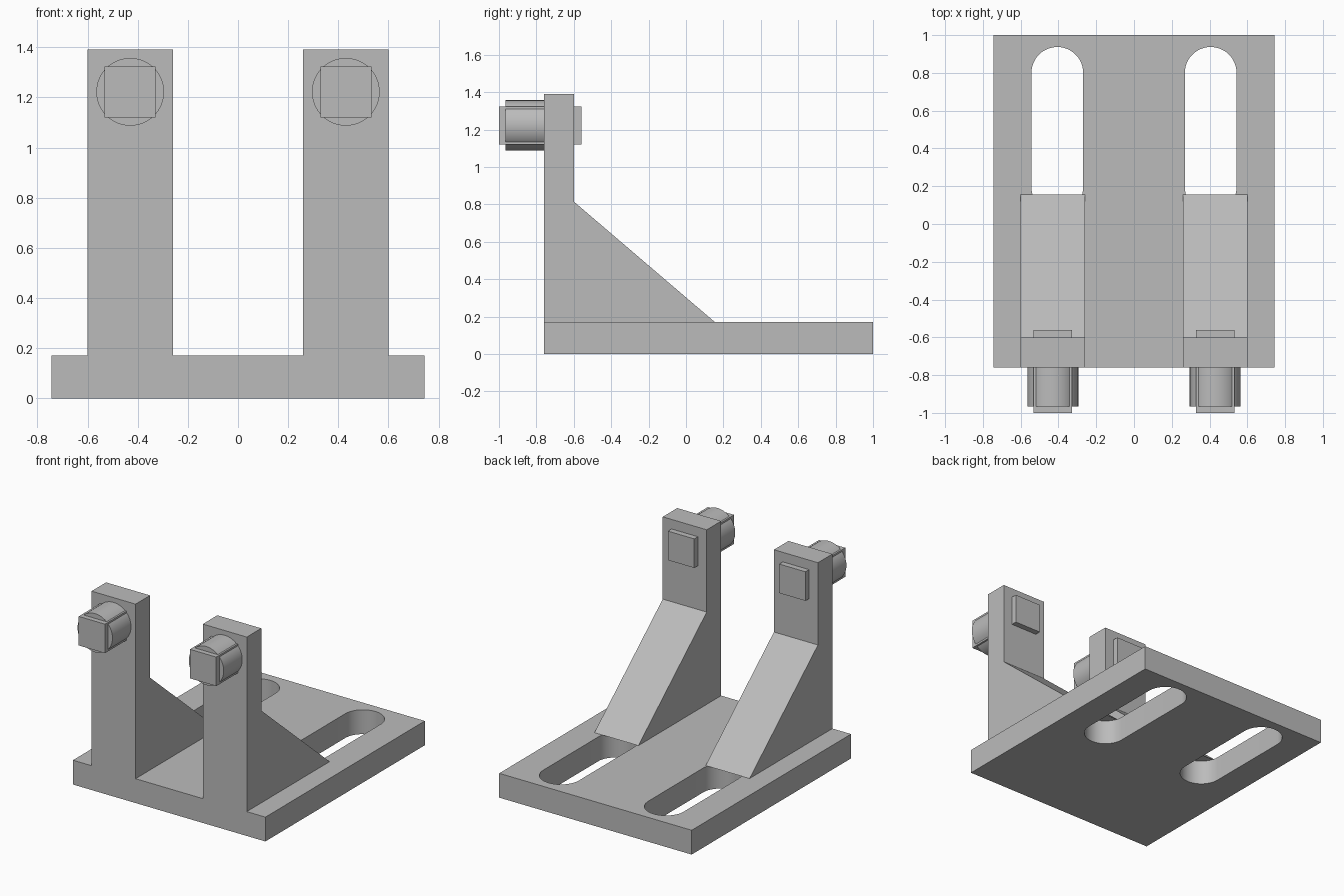
import bpy, bmesh, math
from mathutils import Matrix

if "Cube" in bpy.data.objects:
    bpy.data.objects.remove(bpy.data.objects["Cube"])

grey = bpy.data.materials.new("steel grey")
grey.diffuse_color = (0.5, 0.5, 0.5, 1)
grey.use_nodes = True
grey.node_tree.nodes["Principled BSDF"].inputs["Base Color"].default_value = grey.diffuse_color


def make_object(name, bm):
    bmesh.ops.recalc_face_normals(bm, faces=bm.faces)
    mesh = bpy.data.meshes.new(name)
    bm.to_mesh(mesh)
    bm.free()
    mesh.materials.append(grey)
    obj = bpy.data.objects.new(name, mesh)
    bpy.context.collection.objects.link(obj)
    return obj


def extrude(name, points, vector):
    """Closed prism from a flat outline."""
    bm = bmesh.new()
    face = bm.faces.new([bm.verts.new(p) for p in points])
    side = bmesh.ops.extrude_face_region(bm, geom=[face], use_keep_orig=True)
    moved = [v for v in side["geom"] if isinstance(v, bmesh.types.BMVert)]
    bmesh.ops.translate(bm, verts=moved, vec=vector)
    return make_object(name, bm)


def box(name, x0, x1, y0, y1, z0, z1):
    return extrude(name, [(x0, y0, z0), (x1, y0, z0), (x1, y1, z0), (x0, y1, z0)],
                   (0, 0, z1 - z0))


def smooth(obj):
    bpy.ops.object.select_all(action="DESELECT")
    obj.select_set(True)
    bpy.context.view_layer.objects.active = obj
    bpy.ops.object.shade_smooth_by_angle(angle=math.radians(30))


BASE_TOP = 0.17
base = box("base_plate", -0.744, 0.744, -0.76, 1.0, 0, BASE_TOP)

for side, s in (("left", -1), ("right", 1)):
    # Round-ended adjustment slot through the base
    r, cx, y0, y1, n = 0.137, s * 0.406, 0.195, 0.80, 24
    outline = [(cx + r * math.cos(math.pi * i / n), y1 + r * math.sin(math.pi * i / n), -0.1)
               for i in range(n + 1)]
    outline += [(cx - r * math.cos(math.pi * i / n), y0 - r * math.sin(math.pi * i / n), -0.1)
                for i in range(n + 1)]
    cutter = extrude(side + "_slot_cutter", outline, (0, 0, 0.5))
    cut = base.modifiers.new(side + " slot", "BOOLEAN")
    cut.operation, cut.solver, cut.object = "DIFFERENCE", "EXACT", cutter
    bpy.context.view_layer.objects.active = base
    bpy.ops.object.modifier_apply(modifier=cut.name)
    bpy.data.objects.remove(cutter)

    # Upright post with sloping brace behind it, as one side profile
    profile = [(-0.76, BASE_TOP), (0.155, BASE_TOP), (-0.60, 0.815), (-0.60, 1.39), (-0.76, 1.39)]
    extrude(side + "_upright", [(s * 0.26, y, z) for y, z in profile], (s * 0.34, 0, 0))

    # Square pin through the upright, with a round collar in front
    px, pz, h = s * 0.43, 1.222, 0.1015
    box(side + "_square_pin", px - h, px + h, -1.0, -0.56, pz - h, pz + h)
    bm = bmesh.new()
    bmesh.ops.create_cone(bm, cap_ends=True, segments=64, radius1=0.135, radius2=0.135,
                          depth=0.205,
                          matrix=Matrix.Translation((px, -0.8625, pz))
                          @ Matrix.Rotation(math.pi / 2, 4, "X"))
    smooth(make_object(side + "_round_collar", bm))

smooth(base)
